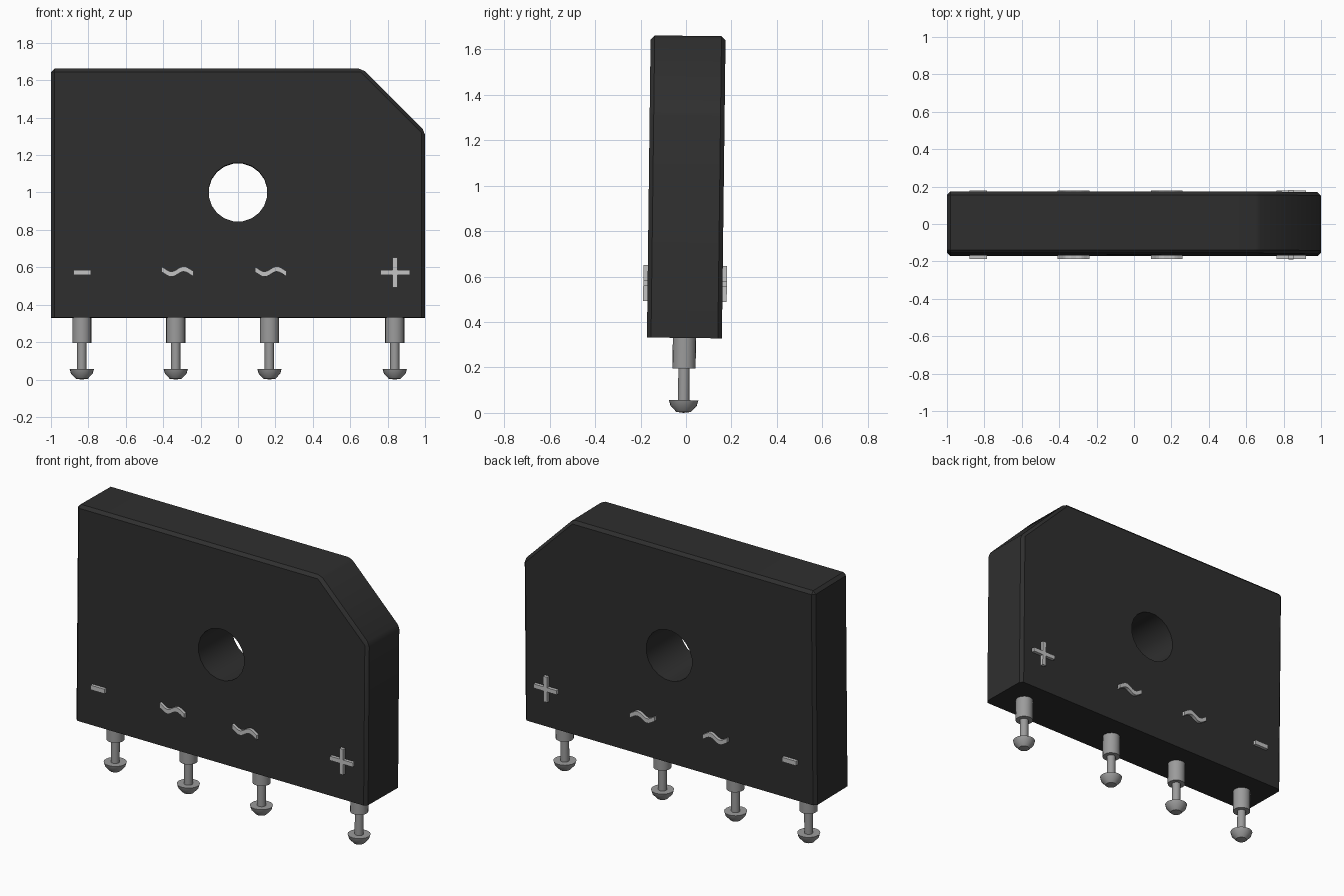
import bpy
import bmesh
import math
from mathutils import Matrix, Vector

cube = bpy.data.objects.get("Cube")
if cube:
    bpy.data.objects.remove(cube, do_unlink=True)

# The whole part leans slightly backwards
LEAN = Matrix.Translation((0, -0.011, 0)) @ Matrix.Rotation(math.radians(-0.7), 4, "X")
BOTTOM, TOP, DEPTH = 0.33, 1.66, 0.165


def material(name, value):
    mat = bpy.data.materials.new(name)
    mat.use_nodes = True
    color = (value, value, value, 1)
    mat.diffuse_color = color
    mat.node_tree.nodes["Principled BSDF"].inputs["Base Color"].default_value = color
    return mat


black = material("black_plastic", 0.028)
steel = material("grey_metal", 0.33)
silver = material("light_grey_marking", 0.54)


def finish(name, bm, mat):
    """Turn a bmesh into a leaning, shaded object."""
    bmesh.ops.recalc_face_normals(bm, faces=bm.faces)
    bm.transform(LEAN)
    mesh = bpy.data.meshes.new(name)
    bm.to_mesh(mesh)
    bm.free()
    mesh.materials.append(mat)
    obj = bpy.data.objects.new(name, mesh)
    bpy.context.collection.objects.link(obj)
    return obj


def smooth(obj):
    bpy.ops.object.select_all(action="DESELECT")
    obj.select_set(True)
    bpy.context.view_layer.objects.active = obj
    bpy.ops.object.shade_smooth_by_angle(angle=math.radians(30))


def prism(outline, half_depth):
    """Extrude an x-z outline through the thickness."""
    bm = bmesh.new()
    face = bm.faces.new([bm.verts.new((x, -half_depth, z)) for x, z in outline])
    ext = bmesh.ops.extrude_face_region(bm, geom=[face])
    verts = [g for g in ext["geom"] if isinstance(g, bmesh.types.BMVert)]
    bmesh.ops.translate(bm, verts=verts, vec=(0, 2 * half_depth, 0))
    return bm


# Body with a cut corner; every edge is bevelled except around the base
bm = prism([(-1, BOTTOM), (1, BOTTOM), (1, 1.325), (0.665, TOP), (-1, TOP)], DEPTH)
edges = [e for e in bm.edges if max(v.co.z for v in e.verts) > BOTTOM + 0.1]
bmesh.ops.bevel(bm, geom=edges, offset=0.018, segments=1, affect="EDGES")
body = finish("body", bm, black)

# Mounting hole
sides = 20
angles = [2 * math.pi * (i + 0.5) / sides for i in range(sides)]
circle = [(0.158 * math.cos(a), 1 + 0.158 * math.sin(a)) for a in angles]
cutter = finish("hole_cutter", prism(circle, 0.4), black)
cutter.hide_render = True
cut = body.modifiers.new("hole", "BOOLEAN")
cut.operation = "DIFFERENCE"
cut.solver = "EXACT"
cut.object = cutter
bpy.context.view_layer.objects.active = body
bpy.ops.object.modifier_apply(modifier=cut.name)
bpy.data.objects.remove(cutter, do_unlink=True)
smooth(body)

# Pins: thick shoulder, thin lead and rounded foot
PIN = [(0, 0), (0.032, 0.004), (0.058, 0.032), (0.065, 0.056), (0.025, 0.056),
       (0.025, 0.195), (0.051, 0.195), (0.051, 0.36), (0, 0.36)]
PIN_X = {"minus": -0.835, "first_wave": -0.333, "second_wave": 0.168, "plus": 0.838}


def pin(name, x):
    bm = bmesh.new()
    verts = [bm.verts.new((x + r, 0, z)) for r, z in PIN]
    edges = [bm.edges.new(pair) for pair in zip(verts, verts[1:])]
    bmesh.ops.spin(bm, geom=verts + edges, cent=Vector((x, 0, 0)), axis=(0, 0, 1),
                   angle=2 * math.pi, steps=20)
    bmesh.ops.remove_doubles(bm, verts=bm.verts, dist=0.0005)
    smooth(finish(name, bm, steel))


for label, x in PIN_X.items():
    pin(label + "_pin", x)

# Raised markings, showing on the front and the back
MARK_Z = 0.57


def marking(name, outline):
    finish(name, prism(outline, 0.184), silver)


def wave(x):
    steps = 12
    mid = []
    for i in range(steps + 1):
        t = i / steps
        mid.append((x + 0.17 * (t - 0.5),
                    MARK_Z + 0.005 - 0.014 * math.sin(2 * math.pi * (1.3 * t - 0.15))))
    lower = [(px, pz - 0.014) for px, pz in mid]
    upper = [(px, pz + 0.014) for px, pz in reversed(mid)]
    return lower + upper


def plus(x, arm, w):
    quarter = [(arm, -w), (arm, w), (w, w)]
    points = []
    for turn in range(4):
        c, s = round(math.cos(turn * math.pi / 2)), round(math.sin(turn * math.pi / 2))
        points += [(x + c * a - s * b, MARK_Z + s * a + c * b) for a, b in quarter]
    return points


marking("minus_marking", [(-0.88, MARK_Z - 0.014), (-0.785, MARK_Z - 0.014),
                          (-0.785, MARK_Z + 0.014), (-0.88, MARK_Z + 0.014)])
marking("first_wave_marking", wave(-0.323))
marking("second_wave_marking", wave(0.175))
marking("plus_marking", plus(0.84, 0.079, 0.013))
